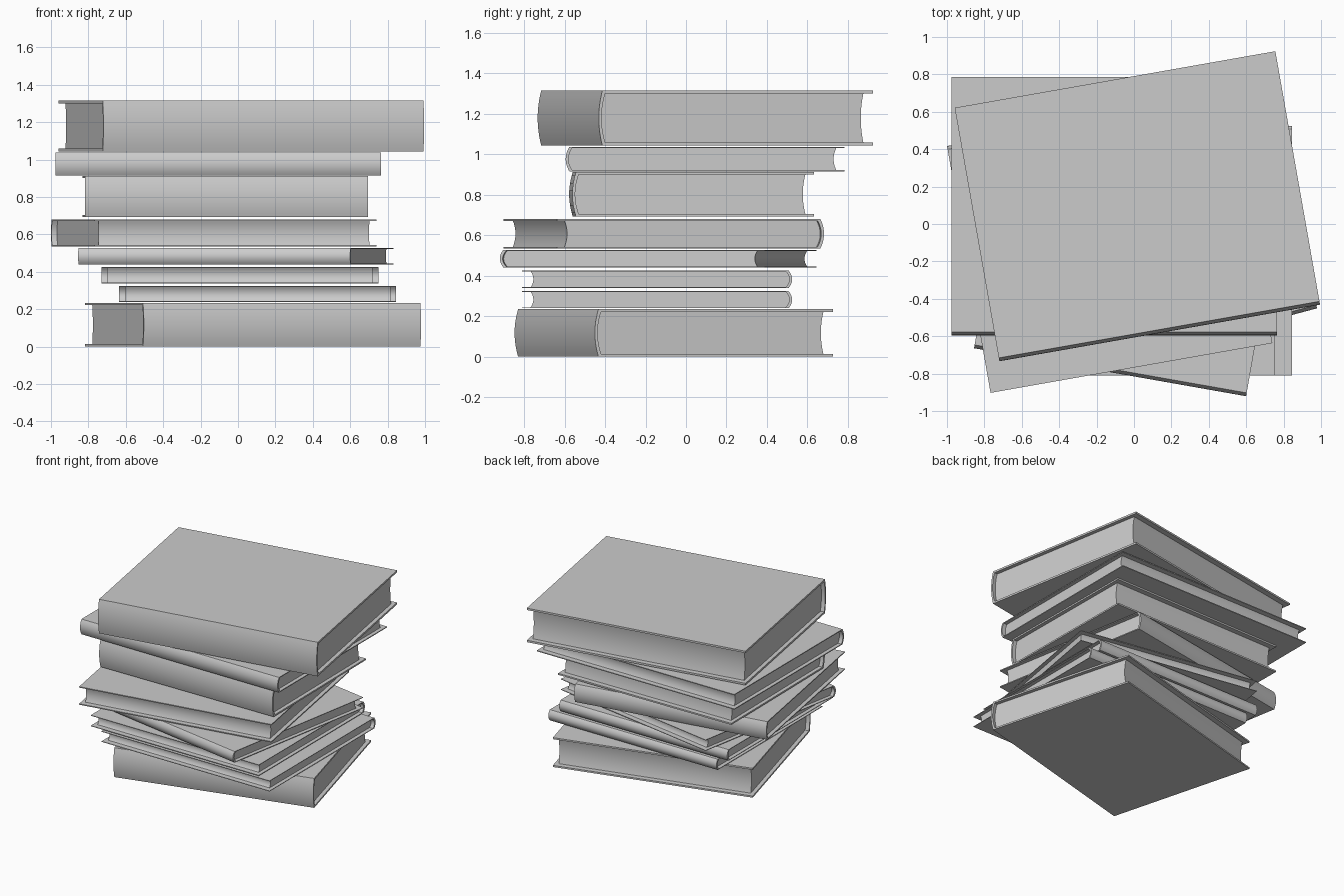
import bpy, bmesh, math

if "Cube" in bpy.data.objects:
    bpy.data.objects.remove(bpy.data.objects["Cube"])

N = 12  # segments across each curved profile


def arc(y_end, y_mid, z0, z1):
    """Shallow curve from z0 to z1 whose middle sits at y_mid."""
    pts = []
    for i in range(N + 1):
        t = -1 + 2 * i / N
        pts.append((y_mid + (y_end - y_mid) * t * t, (z0 + z1) / 2 + t * (z1 - z0) / 2))
    return pts


def extrude_profile(name, profile, length, loc, angle):
    """Extrude a closed YZ profile along X, centred on the origin."""
    bm = bmesh.new()
    a = [bm.verts.new((-length / 2, y, z)) for y, z in profile]
    b = [bm.verts.new((length / 2, y, z)) for y, z in profile]
    n = len(profile)
    for i in range(n):
        j = (i + 1) % n
        bm.faces.new((a[i], a[j], b[j], b[i]))
    bm.faces.new(a)
    bm.faces.new(b)
    bmesh.ops.recalc_face_normals(bm, faces=bm.faces)
    mesh = bpy.data.meshes.new(name)
    bm.to_mesh(mesh)
    bm.free()
    ob = bpy.data.objects.new(name, mesh)
    bpy.context.collection.objects.link(ob)
    ob.location = loc
    ob.rotation_euler = (0, 0, math.radians(angle))
    bpy.ops.object.select_all(action='DESELECT')
    ob.select_set(True)
    bpy.context.view_layer.objects.active = ob
    bpy.ops.object.shade_smooth_by_angle(angle=math.radians(30))


def book(name, length, depth, z0, z1, cx, cy, angle):
    h = z1 - z0
    c = h * 0.055            # board thickness
    s, bulge = 0.014, 0.018  # spine thickness and roundness
    f, k = -depth / 2, depth / 2
    loc = (cx, cy, z0)
    # cover: C-shaped profile with a rounded spine on local -y
    outer = arc(f + bulge, f, 0, h)
    inner = arc(f + s + bulge, f + s, c, h - c)
    cover = outer + [(k, h), (k, h - c)] + inner[::-1] + [(k, c), (k, 0)]
    extrude_profile(name + "_cover", cover, length, loc, angle)
    # page block: rounded at the spine, hollowed at the fore edge
    pages = inner + arc(k - 0.042, k - 0.055, c, h - c)[::-1]
    extrude_profile(name + "_pages", pages, length - 0.06, loc, angle)


# name, length, depth, bottom, top, centre x, centre y, turn in degrees
books = [
    ("book_1_bottom", 1.535, 1.22, 0.0, 0.234, 0.08, -0.06, 15),
    ("book_2", 1.48, 1.335, 0.239, 0.324, 0.105, -0.1425, 180),
    ("book_3", 1.48, 1.335, 0.338, 0.426, 0.01, -0.1425, 180),
    ("book_4", 1.477, 1.33, 0.44, 0.528, -0.0125, -0.1375, -10),
    ("book_5", 1.53, 1.34, 0.535, 0.679, -0.13, -0.11, 190),
    ("book_6", 1.515, 1.195, 0.692, 0.913, -0.0675, 0.0275, 0.6),
    ("book_7", 1.74, 1.38, 0.916, 1.037, -0.105, 0.095, 0),
    ("book_8_top", 1.741, 1.376, 1.044, 1.315, 0.018, 0.095, 10),
]
for b in books:
    book(*b)
